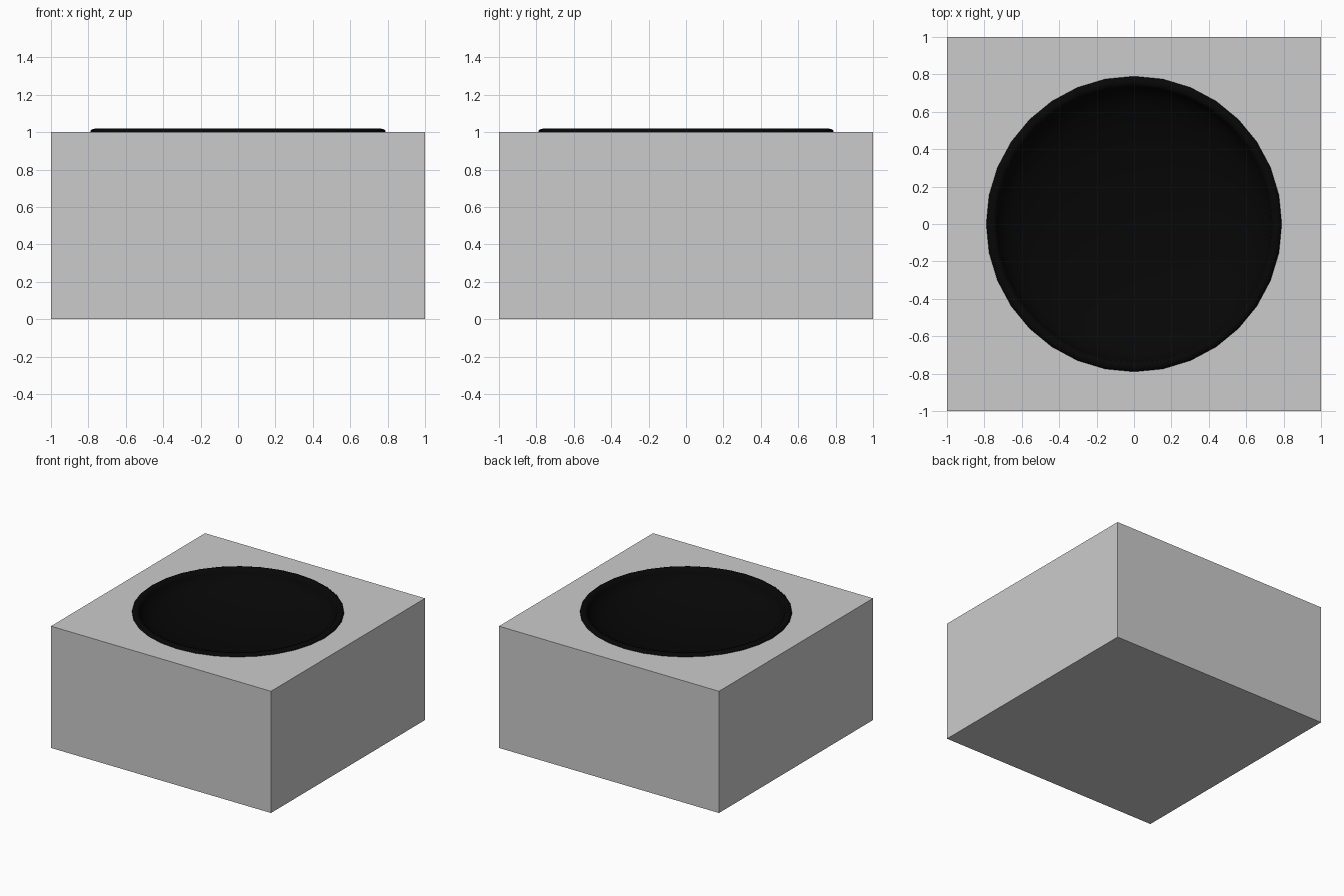
import bpy, bmesh, math

if "Cube" in bpy.data.objects:
    bpy.data.objects.remove(bpy.data.objects["Cube"])

SIDES = 32

def ring(bm, r, z):
    return [bm.verts.new((r * math.cos(math.tau * i / SIDES), r * math.sin(math.tau * i / SIDES), z))
            for i in range(SIDES)]

def finish(bm, name):
    me = bpy.data.meshes.new(name)
    bm.to_mesh(me)
    bm.free()
    ob = bpy.data.objects.new(name, me)
    bpy.context.collection.objects.link(ob)
    return ob

# Square block with a round opening in the top
bm = bmesh.new()
bmesh.ops.create_cube(bm, size=2)
for v in bm.verts:
    v.co.z = (v.co.z + 1) / 2
bm.faces.ensure_lookup_table()
top = max(bm.faces, key=lambda f: f.calc_center_median().z)
outer = list(top.edges)
bm.faces.remove(top)
r = ring(bm, 0.76, 1.0)
inner = [bm.edges.new((r[i], r[i - 1])) for i in range(SIDES)]
bmesh.ops.triangle_fill(bm, use_beauty=True, edges=outer + inner)
bmesh.ops.recalc_face_normals(bm, faces=bm.faces)
finish(bm, "block")

# Black bowl: rounded rim, then an elliptical dish sunk into the block
DEPTH = 0.25
profile = [(0.79, 1.0), (0.788, 1.008), (0.78, 1.015), (0.765, 1.019), (0.74, 1.015)]
for k in range(1, 12):
    a = k / 12 * math.pi / 2
    profile.append((0.74 * math.cos(a), 1.015 - DEPTH * math.sin(a)))
bm = bmesh.new()
rings = [ring(bm, r, z) for r, z in profile]
for a, b in zip(rings, rings[1:]):
    for i in range(SIDES):
        j = (i + 1) % SIDES
        bm.faces.new((a[i], a[j], b[j], b[i]))
bm.faces.new(rings[-1])
for f in bm.faces:
    f.smooth = True
bowl = finish(bm, "bowl")

black = bpy.data.materials.new("black")
black.diffuse_color = (0.002, 0.002, 0.002, 1)
black.use_nodes = True
black.node_tree.nodes["Principled BSDF"].inputs["Base Color"].default_value = black.diffuse_color
bowl.data.materials.append(black)
